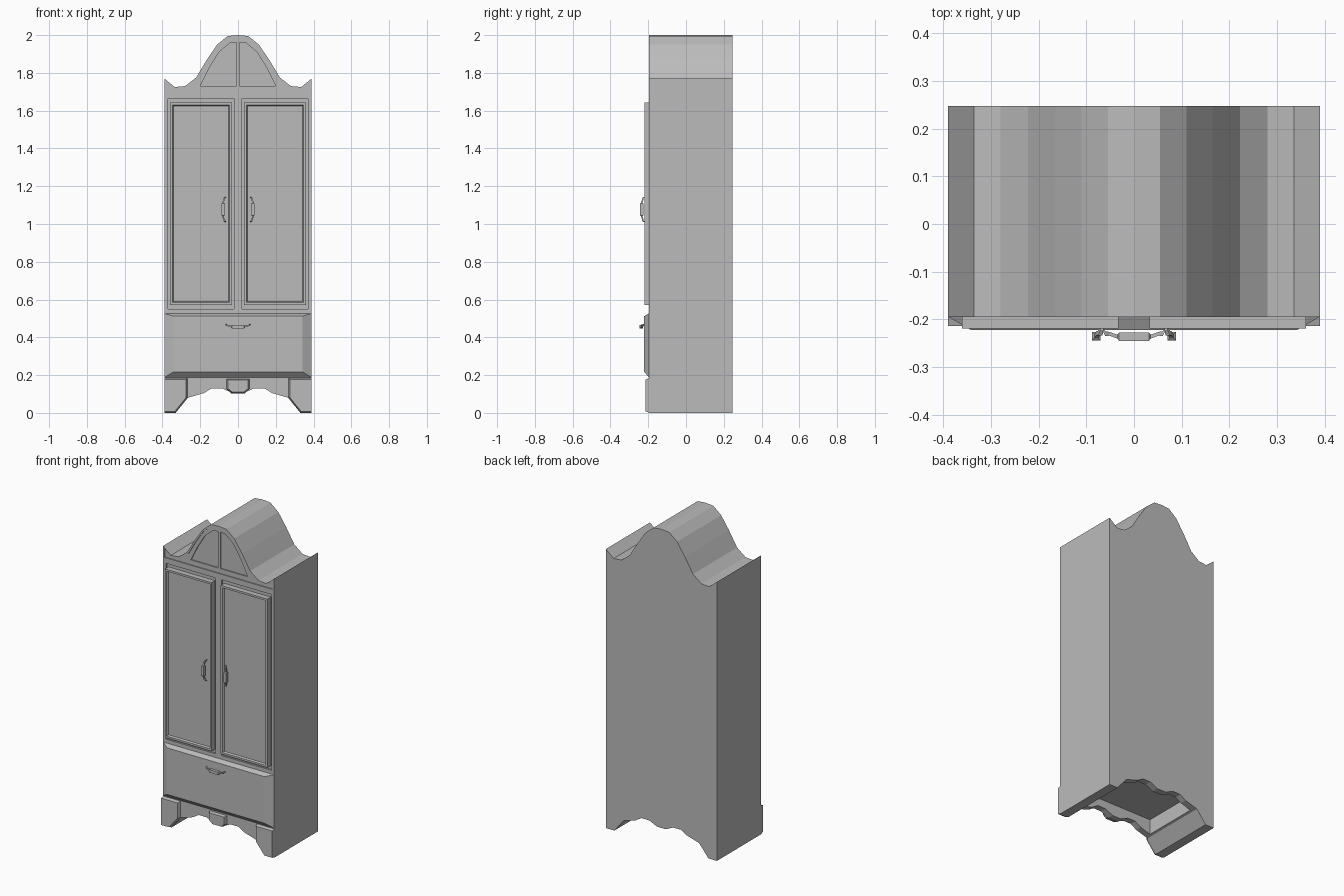
import bpy, bmesh

cube = bpy.data.objects.get("Cube")
if cube:
    bpy.data.objects.remove(cube)

grey = bpy.data.materials.new("plain_grey")
grey.use_nodes = True
COLOUR = (0.5, 0.5, 0.5, 1)
grey.diffuse_color = COLOUR
grey.node_tree.nodes["Principled BSDF"].inputs["Base Color"].default_value = COLOUR

FRONT, BACK = -0.195, 0.247


def finish(name, bm):
    bmesh.ops.recalc_face_normals(bm, faces=bm.faces)
    mesh = bpy.data.meshes.new(name)
    bm.to_mesh(mesh)
    bm.free()
    mesh.materials.append(grey)
    obj = bpy.data.objects.new(name, mesh)
    bpy.context.collection.objects.link(obj)
    return obj


def loft(name, rings):
    """Skin matching rings of 3D points and cap both ends."""
    bm = bmesh.new()
    rows = [[bm.verts.new(p) for p in ring] for ring in rings]
    n = len(rows[0])
    for a, b in zip(rows, rows[1:]):
        for i in range(n):
            j = (i + 1) % n
            bm.faces.new((a[i], a[j], b[j], b[i]))
    bm.faces.new(rows[0])
    bm.faces.new(rows[-1][::-1])
    return finish(name, bm)


def prism(name, outline, y0, y1, end=None):
    """Extrude an x-z outline along y, optionally to a smaller end outline."""
    return loft(name, [[(x, y0, z) for x, z in outline],
                       [(x, y1, z) for x, z in end or outline]])


def rect(x0, x1, z0, z1):
    return [(x0, z0), (x1, z0), (x1, z1), (x0, z1)]


def flip(points):
    return [(-x, z) for x, z in points[::-1]]


def shrink(points, cx, cz, f):
    return [(cx + (x - cx) * f, cz + (z - cz) * f) for x, z in points]


def cut(obj, cutter):
    mod = obj.modifiers.new("cut", 'BOOLEAN')
    mod.operation, mod.solver, mod.object = 'DIFFERENCE', 'EXACT', cutter
    bpy.context.view_layer.update()
    bpy.context.view_layer.objects.active = obj
    bpy.ops.object.modifier_apply(modifier=mod.name)
    bpy.data.objects.remove(cutter)


# Cabinet body with scalloped crest and shaped skirt
crest = [(0.39, 1.77), (0.335, 1.725), (0.28, 1.73), (0.222, 1.775),
         (0.165, 1.87), (0.11, 1.95), (0.055, 1.995)]
skirt = [(0.03, 0.105), (0.085, 0.13), (0.14, 0.13), (0.18, 0.105),
         (0.265, 0.08), (0.33, 0), (0.39, 0)]
body = prism("cabinet_body", skirt + crest + [(0, 2)] + flip(crest) + flip(skirt),
             FRONT, BACK)

# Hollow underside
cut(body, prism("base_hollow", rect(-0.25, 0.25, -0.1, 0.18), -0.155, 0.205))

# Sunken crest field, then its two quarter-arch panels
field = [(0.38, 1.70)] + [(x * 0.97, z - 0.012) for x, z in crest]
cut(body, prism("crest_field", field + flip(field), FRONT - 0.05, FRONT + 0.006))
arch = [(0.008, 1.73), (0.2, 1.73), (0.15, 1.83), (0.1, 1.91),
        (0.04, 1.96), (0.008, 1.96)]
for panel in (arch, flip(arch)):
    cut(body, prism("crest_panel", panel, FRONT - 0.05, FRONT + 0.014))

# Door openings
for s in (-1, 1):
    x0, x1 = sorted((s * 0.02, s * 0.37))
    cut(body, prism("door_opening", rect(x0, x1, 0.55, 1.665), FRONT - 0.05, FRONT + 0.01))


def door(name, s):
    x0, x1 = sorted((s * 0.032, s * 0.36))
    obj = prism(name, rect(x0, x1, 0.572, 1.642), FRONT + 0.015, -0.219)
    bm = bmesh.new()
    bm.from_mesh(obj.data)
    face = min(bm.faces, key=lambda f: f.calc_center_median().y)
    bmesh.ops.inset_region(bm, faces=[face], thickness=0.018)
    bmesh.ops.inset_region(bm, faces=[face], thickness=0.008, depth=-0.01)
    bm.to_mesh(obj.data)
    bm.free()


def handle(name, place):
    """Bow handle: steps are (along, sideways, outward, half thickness)."""
    half = [(0.066, 0.012, 0.0, 0.003), (0.06, 0.008, 0.01, 0.005),
            (0.052, 0.004, 0.01, 0.004), (0.035, 0, 0.016, 0.004),
            (0.031, 0, 0.016, 0.009)]
    steps = half + [(-a, b, c, r) for a, b, c, r in half[::-1]]
    corners = [(-1, -1), (1, -1), (1, 1), (-1, 1)]
    loft(name, [[place(a, b + u * r, c + v * r) for u, v in corners]
                for a, b, c, r in steps])


# Doors, feet and door handles on both sides
foot = [(0.265, 0.08), (0.33, 0), (0.39, 0), (0.39, 0.185), (0.265, 0.185)]
for side, s in (("left", 1), ("right", -1)):
    door(side + "_door", s)
    handle(side + "_door_handle",
           lambda a, b, c: (s * (0.079 - b), -0.219 - c, 1.077 + a))
    shape = foot if s > 0 else flip(foot)
    prism(side + "_front_foot", shape, FRONT + 0.005, -0.214,
          shrink(shape, s * 0.39, 0.09, 0.92))

# Wide drawer with chamfered edges
prism("drawer", rect(-0.39, 0.39, 0.187, 0.527), FRONT + 0.001, -0.222,
      rect(-0.342, 0.342, 0.217, 0.512))
handle("drawer_handle", lambda a, b, c: (a, -0.22 - c, 0.457 + b))

# Small centre block on the skirt
block = [(-0.062, 0.18), (-0.062, 0.125), (-0.035, 0.103),
         (0.035, 0.103), (0.062, 0.125), (0.062, 0.18)]
prism("skirt_block", block, FRONT + 0.005, -0.214, shrink(block, 0, 0.145, 0.85))
